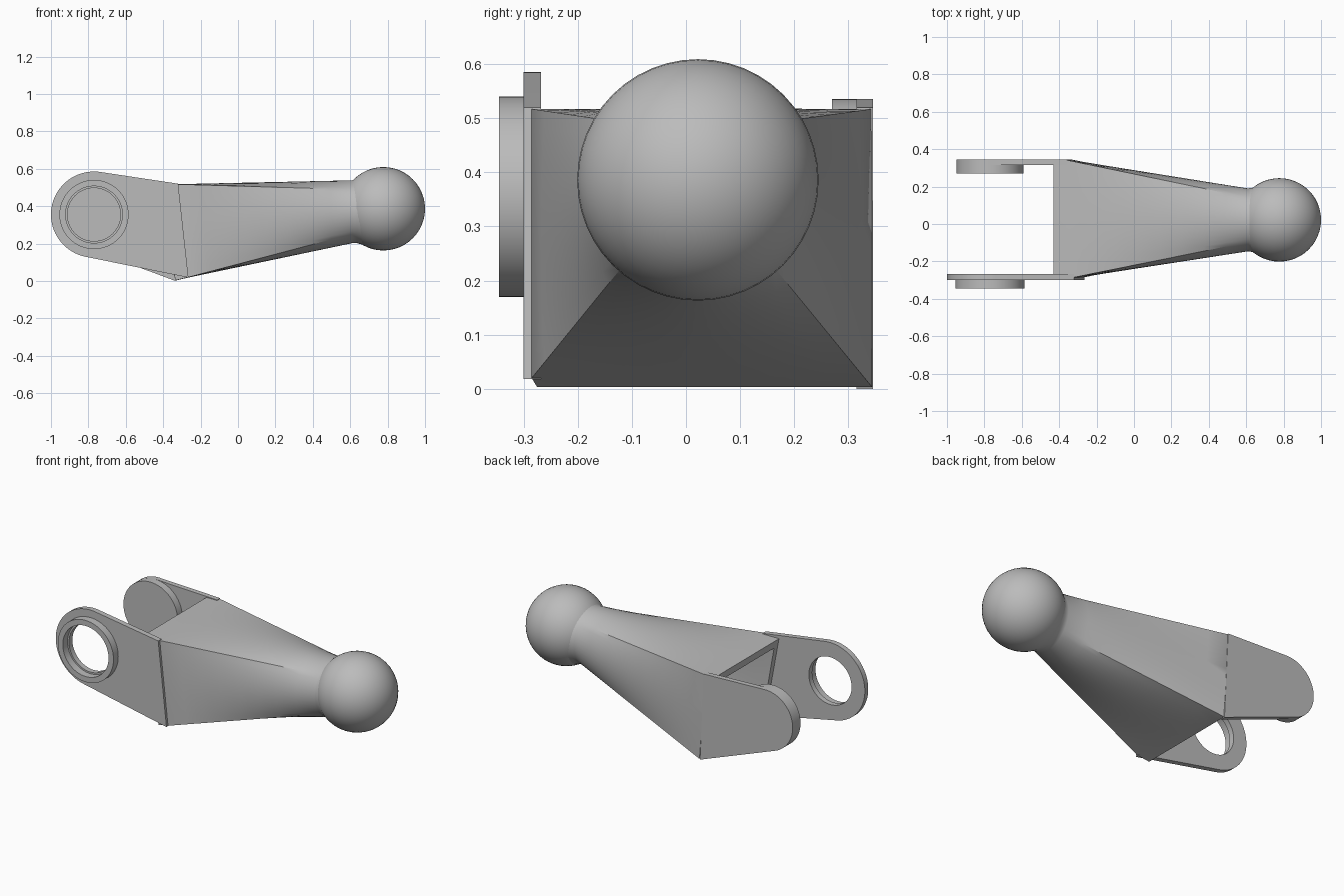
import bpy, bmesh, math
from mathutils import Vector

cube = bpy.data.objects.get("Cube")
if cube:
    bpy.data.objects.remove(cube)

grey = bpy.data.materials.new("plain_grey")
grey.use_nodes = True
grey.diffuse_color = (0.5, 0.5, 0.5, 1)
grey.node_tree.nodes["Principled BSDF"].inputs["Base Color"].default_value = (0.5, 0.5, 0.5, 1)

PIVOT = Vector((-0.77, 0.355))      # axis of the fork, in x and z
SEGS = 64


def finish(obj):
    obj.data.materials.clear()
    obj.data.materials.append(grey)
    bpy.ops.object.select_all(action='DESELECT')
    obj.select_set(True)
    bpy.context.view_layer.objects.active = obj
    bpy.ops.object.shade_smooth_by_angle(angle=math.radians(30))


def arc(radius, start=0, end=2 * math.pi, count=SEGS, closed=True):
    steps = count if closed else count + 1
    angles = [start + (end - start) * i / count for i in range(steps)]
    return [PIVOT + radius * Vector((math.cos(a), math.sin(a))) for a in angles]


def slab(name, outlines, y0, y1):
    """Extrude x-z outlines (later ones are holes) between two y values."""
    curve = bpy.data.curves.new(name, 'CURVE')
    curve.dimensions = '2D'
    curve.fill_mode = 'BOTH'
    curve.extrude = (y1 - y0) / 2
    for pts in outlines:
        spline = curve.splines.new('POLY')
        spline.points.add(len(pts) - 1)
        for p, co in zip(spline.points, pts):
            p.co = (co[0], co[1], 0, 1)
        spline.use_cyclic_u = True
    obj = bpy.data.objects.new(name, curve)
    bpy.context.collection.objects.link(obj)
    obj.rotation_euler.x = math.pi / 2
    obj.location.y = (y0 + y1) / 2
    bpy.ops.object.select_all(action='DESELECT')
    obj.select_set(True)
    bpy.context.view_layer.objects.active = obj
    bpy.ops.object.convert(target='MESH')
    finish(bpy.context.object)


def arm_outline(radius, top, bottom):
    """Rounded end around the pivot with tangents to two corners."""
    def tangent(corner, side):
        d = Vector(corner) - PIVOT
        return math.atan2(d.y, d.x) + side * math.acos(radius / d.length)
    end = tangent(bottom, -1) + 2 * math.pi
    return arc(radius, tangent(top, 1), end, closed=False) + [Vector(bottom), Vector(top)]


# Front fork arm with a through hole and a raised ring
slab("front_arm", [arm_outline(0.23, (-0.32, 0.52), (-0.265, 0.018)), arc(0.142)], -0.30, -0.268)
slab("front_ring", [arc(0.185), arc(0.152)], -0.345, -0.30)
# Rear fork arm with a solid inner boss
slab("rear_arm", [arm_outline(0.18, (-0.36, 0.52), (-0.335, 0.0))], 0.315, 0.345)
slab("rear_boss", [arc(0.18)], 0.27, 0.315)


# Tapered hollow body: rectangular at the fork, round at the neck
SIDE = 12


def rect_ring(corners):
    ring = []
    for i, c in enumerate(corners):
        nxt = Vector(corners[(i + 1) % 4])
        ring += [Vector(c).lerp(nxt, k / SIDE) for k in range(SIDE)]
    return ring


def round_ring(x, z, r):
    n = 4 * SIDE
    angles = [math.pi / 4 + 2 * math.pi * i / n for i in range(n)]
    return [Vector((x, 0.022 + r * math.cos(a), z + r * math.sin(a))) for a in angles]


def blend(a, b, steps):
    return [[p.lerp(q, s / steps) for p, q in zip(a, b)] for s in range(1, steps + 1)]


# corner order: rear top, front top, front bottom, rear bottom
mouth = rect_ring([(-0.43, 0.33, 0.517), (-0.43, -0.275, 0.517),
                   (-0.335, -0.275, 0.003), (-0.335, 0.33, 0.003)])
shoulder = rect_ring([(-0.37, 0.344, 0.517), (-0.32, -0.285, 0.517),
                      (-0.265, -0.285, 0.02), (-0.33, 0.344, 0.003)])
pocket = rect_ring([(-0.42, 0.285, 0.47), (-0.42, -0.235, 0.47),
                    (-0.345, -0.235, 0.05), (-0.345, 0.285, 0.05)])
neck = round_ring(0.61, 0.37, 0.168)
inner_end = round_ring(0.45, 0.365, 0.13)

rings = blend(inner_end, pocket, 6)
rings.insert(0, inner_end)
rings += [mouth, shoulder] + blend(shoulder, neck, 8)
rings += [round_ring(0.635, 0.375, 0.172), round_ring(0.67, 0.382, 0.19)]

bm = bmesh.new()
loops = [[bm.verts.new(p) for p in ring] for ring in rings]
for a, b in zip(loops, loops[1:]):
    for i in range(len(a)):
        j = (i + 1) % len(a)
        bm.faces.new((a[i], a[j], b[j], b[i]))
bm.faces.new(loops[0])
bm.faces.new(loops[-1])
bmesh.ops.recalc_face_normals(bm, faces=bm.faces)
mesh = bpy.data.meshes.new("tapered_body")
bm.to_mesh(mesh)
bm.free()
body = bpy.data.objects.new("tapered_body", mesh)
bpy.context.collection.objects.link(body)
finish(body)

# Ball at the end of the neck
bpy.ops.mesh.primitive_uv_sphere_add(segments=48, ring_count=24, radius=0.223,
                                     location=(0.777, 0.022, 0.386),
                                     rotation=(0, math.pi / 2, 0))
ball = bpy.context.object
ball.name = ball.data.name = "ball_end"
finish(ball)
